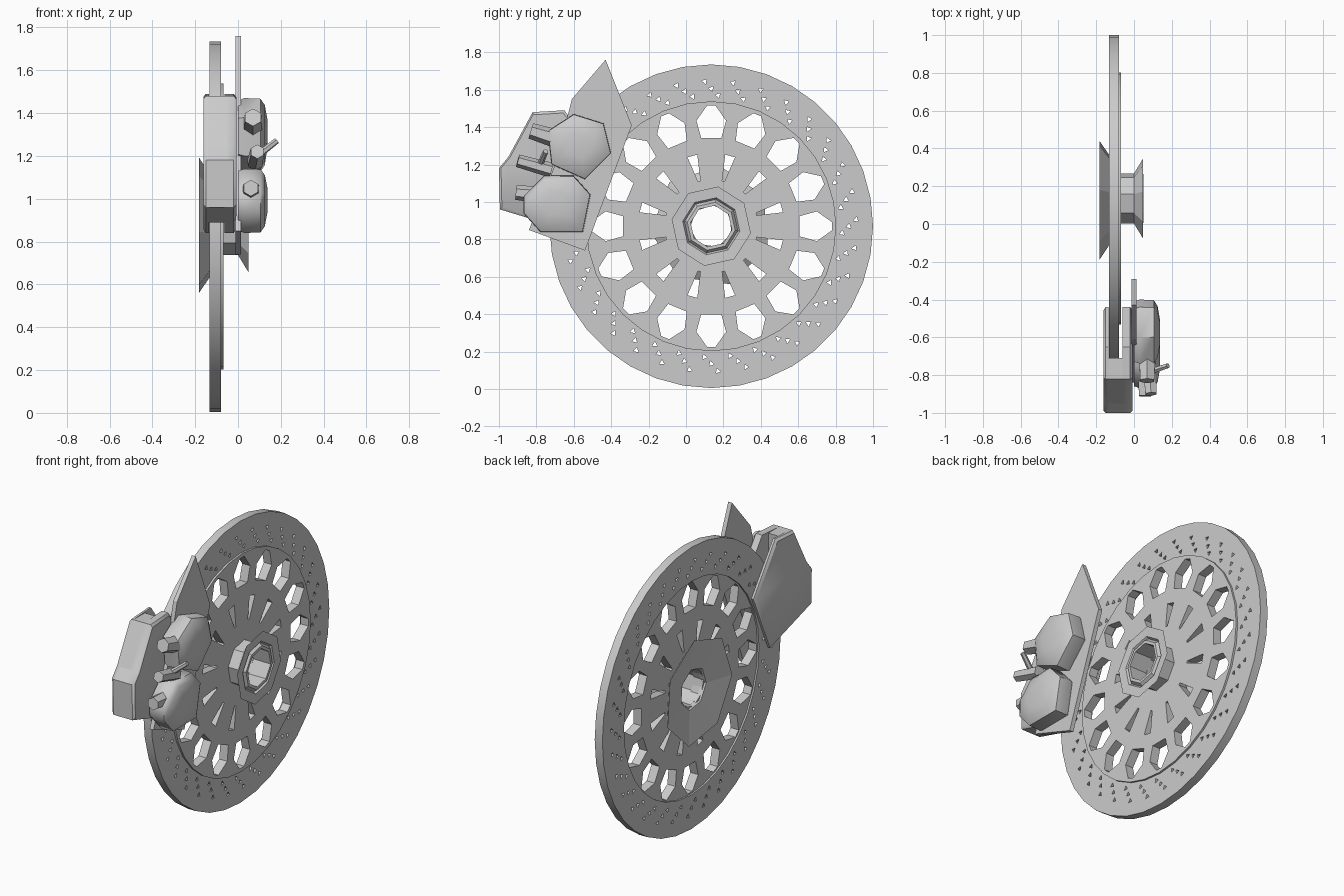
import bpy, bmesh, math
from mathutils import Matrix, Vector

if "Cube" in bpy.data.objects:
    bpy.data.objects.remove(bpy.data.objects["Cube"])

CY, CZ = 0.135, 0.87                      # wheel axis position (axis runs along x)


def finish(name, bm, smooth=None):
    bmesh.ops.recalc_face_normals(bm, faces=bm.faces)
    me = bpy.data.meshes.new(name)
    bm.to_mesh(me)
    bm.free()
    ob = bpy.data.objects.new(name, me)
    bpy.context.collection.objects.link(ob)
    if smooth:
        bpy.ops.object.select_all(action='DESELECT')
        ob.select_set(True)
        bpy.context.view_layer.objects.active = ob
        bpy.ops.object.shade_smooth_by_angle(angle=math.radians(smooth))
    return ob


def polar(r, deg):
    a = math.radians(deg)
    return (r * math.sin(a), r * math.cos(a))


def circle(r, n):
    return [polar(r, 360 * i / n) for i in range(n)]


def pierced_plate(name, loops, x0, x1):
    """Filled flat plate with holes, thick along x, centred on the wheel axis."""
    cu = bpy.data.curves.new(name, 'CURVE')
    cu.dimensions, cu.fill_mode, cu.extrude = '2D', 'BOTH', (x1 - x0) / 2
    for loop in loops:
        sp = cu.splines.new('POLY')
        sp.points.add(len(loop) - 1)
        for p, (u, v) in zip(sp.points, loop):
            p.co = (u, v, 0, 1)
        sp.use_cyclic_u = True
    tmp = bpy.data.objects.new(name + "_curve", cu)
    bpy.context.collection.objects.link(tmp)
    bpy.context.view_layer.update()
    me = bpy.data.meshes.new_from_object(tmp.evaluated_get(bpy.context.evaluated_depsgraph_get()))
    bpy.data.objects.remove(tmp)
    bm = bmesh.new()
    bm.from_mesh(me)
    bmesh.ops.remove_doubles(bm, verts=bm.verts, dist=1e-5)
    for v in bm.verts:
        u, w, t = v.co
        v.co = ((x0 + x1) / 2 + t, CY + u, CZ + w)
    return finish(name, bm, 30)


def loft(name, poly, rings, smooth=None):
    """Stack copies of a (y, z) outline along x; rings = (x, scale about centre)."""
    cy = sum(p[0] for p in poly) / len(poly)
    cz = sum(p[1] for p in poly) / len(poly)
    bm = bmesh.new()
    rows = [[bm.verts.new((x, cy + (y - cy) * s, cz + (z - cz) * s)) for y, z in poly]
            for x, s in rings]
    n = len(poly)
    for a, b in zip(rows, rows[1:]):
        for i in range(n):
            j = (i + 1) % n
            bm.faces.new((a[i], a[j], b[j], b[i]))
    bm.faces.new(rows[0])
    bm.faces.new(rows[-1])
    return finish(name, bm, smooth)


def lathe(name, profile, n, turn=0):
    """Closed (x, r) profile turned round the wheel axis."""
    bm = bmesh.new()
    rows = []
    for i in range(n):
        cols = []
        for x, r in profile:
            u, v = polar(r, turn + 360 * i / n)
            cols.append(bm.verts.new((x, CY + u, CZ + v)))
        rows.append(cols)
    m = len(profile)
    for i in range(n):
        a, b = rows[i], rows[(i + 1) % n]
        for k in range(m):
            l = (k + 1) % m
            bm.faces.new((a[k], a[l], b[l], b[k]))
    return finish(name, bm)


def rod(name, start, end, r, n=6):
    a, b = Vector(start), Vector(end)
    bm = bmesh.new()
    rot = (b - a).to_track_quat('Z', 'Y').to_matrix().to_4x4()
    bmesh.ops.create_cone(bm, cap_ends=True, segments=n, radius1=r, radius2=r * 0.85,
                          depth=(b - a).length, matrix=Matrix.Translation((a + b) / 2) @ rot)
    return finish(name, bm)


# drilled brake ring
drills = []
for i in range(32):
    base = 360 * i / 32
    for r, off in ((0.70, 3.0), (0.735, 0.0), (0.775, -2.6)):
        c = polar(r, base + off)
        drills.append([(c[0] + d[0], c[1] + d[1])
                       for d in (polar(0.016, base + 40 + 120 * k) for k in range(3))])
pierced_plate("brake_ring", [circle(0.865, 36), circle(0.655, 32)] + drills, -0.132, -0.08)

# carrier with spoke windows and radial slots
windows = [[polar(r, 22.5 * i + a) for r, a in
            ((0.475, -6.5), (0.57, -8), (0.645, -2), (0.645, 2), (0.57, 8), (0.475, 6.5))]
           for i in range(16)]
slots = [[polar(r, 30 * i + 15 + a) for r, a in
          ((0.25, -1.5), (0.39, -4), (0.39, 4), (0.25, 1.5))] for i in range(12)]
pierced_plate("disc_carrier", [circle(0.668, 32), circle(0.115, 8)] + windows + slots,
              -0.122, -0.068)

# hub barrel with flared collar, and dished flange on the far side
lathe("hub_barrel", [(-0.135, 0.115), (-0.135, 0.135), (0.0, 0.135), (0.048, 0.215),
                     (0.045, 0.155), (0.03, 0.145), (0.05, 0.13), (0.05, 0.112)], 8, 10)
lathe("rear_flange", [(-0.12, 0.115), (-0.12, 0.23), (-0.182, 0.325), (-0.145, 0.125)], 7, 8)

# caliper body straddling the ring
wall = [(-0.65, 1.49), (-0.82, 1.48), (-0.95, 1.24), (-1.0, 1.18), (-0.995, 0.96),
        (-0.60, 0.84), (-0.44, 1.2)]
bridge = [(-0.71, 1.48), (-0.82, 1.48), (-0.95, 1.24), (-1.0, 1.18), (-0.995, 0.96),
          (-0.76, 0.89), (-0.72, 1.1)]
loft("caliper_outer_wall", wall, [(-0.162, 0.95), (-0.15, 1), (-0.136, 1)], 40)
loft("caliper_bridge", bridge, [(-0.14, 1), (-0.05, 1)])
loft("caliper_inner_wall", wall, [(-0.062, 1), (-0.02, 1), (-0.008, 0.95)], 40)

# thin mounting bracket
bracket = [(-0.43, 1.76), (-0.29, 1.41), (-0.54, 0.74), (-0.84, 0.85), (-0.70, 1.2), (-0.61, 1.55)]
loft("mounting_bracket", bracket, [(-0.012, 1), (0.014, 1)])

# domed piston housings
upper = [(-0.74, 1.38), (-0.60, 1.47), (-0.44, 1.42), (-0.40, 1.26), (-0.54, 1.12), (-0.72, 1.2)]
lower = [(-0.87, 1.03), (-0.76, 1.14), (-0.60, 1.14), (-0.51, 1.04), (-0.55, 0.84),
         (-0.78, 0.84), (-0.87, 0.94)]
for label, outline in (("upper", upper), ("lower", lower)):
    loft(label + "_piston_housing", outline,
         [(0.0, 0.93), (0.03, 1), (0.105, 0.98), (0.125, 0.8), (0.137, 0.4)], 50)

# pins, hose fitting and bleed nipple
rod("upper_pin", (0.07, -0.70, 1.34), (0.07, -0.83, 1.38), 0.05)
rod("lower_pin", (0.06, -0.80, 1.04), (0.06, -0.91, 1.05), 0.045)
rod("hose_fitting", (0.08, -0.72, 1.17), (0.09, -0.90, 1.22), 0.04)
rod("bleed_nipple", (0.09, -0.78, 1.2), (0.18, -0.75, 1.27), 0.017)
